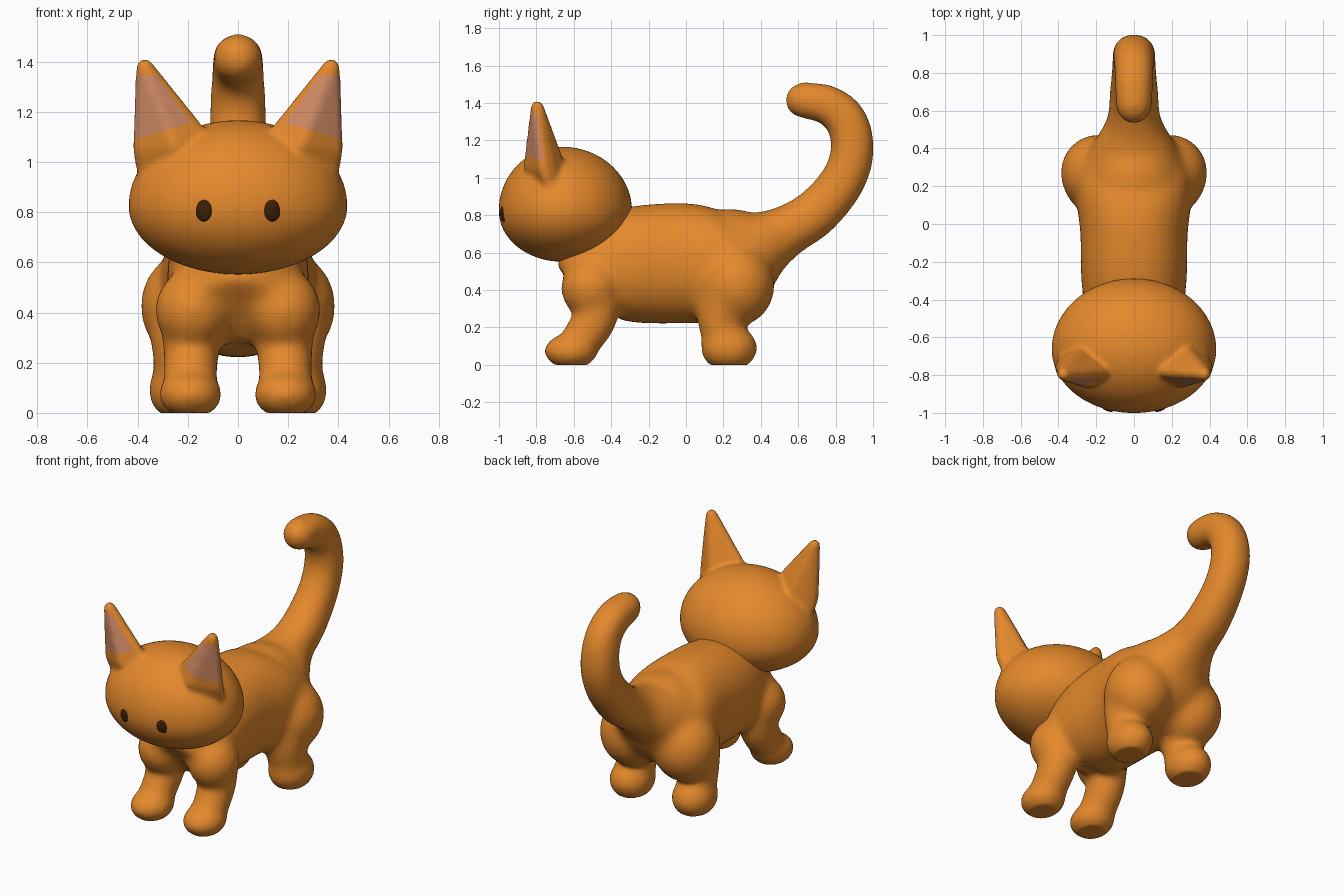
import bpy, bmesh, math
from mathutils import Vector, Matrix

cube = bpy.data.objects.get("Cube")
if cube:
    bpy.data.objects.remove(cube, do_unlink=True)


def material(name, rgb):
    m = bpy.data.materials.new(name)
    m.use_nodes = True
    m.diffuse_color = (*rgb, 1)
    m.node_tree.nodes["Principled BSDF"].inputs["Base Color"].default_value = (*rgb, 1)
    return m


FUR = material("orange fur", (0.78, 0.25, 0.025))
PINK = material("inner ear pink", (0.62, 0.25, 0.13))
DARK = material("dark brown", (0.045, 0.014, 0.002))


def ball(bm, centre, radii):
    mat = Matrix.Translation(centre) @ Matrix.Diagonal((*radii, 1))
    return bmesh.ops.create_uvsphere(bm, u_segments=48, v_segments=24, radius=1, matrix=mat)["verts"]


def spline(points, steps=5):
    """Catmull-Rom samples of (x, y, z, half width, half height) stations."""
    p = [Vector(q) for q in points]
    p = [2 * p[0] - p[1]] + p + [2 * p[-1] - p[-2]]
    out = []
    for a, b, c, d in zip(p, p[1:], p[2:], p[3:]):
        for i in range(steps):
            t = i / steps
            out.append(0.5 * (2 * b + (c - a) * t + (2 * a - 5 * b + 4 * c - d) * t**2
                              + (3 * b - a - 3 * c + d) * t**3))
    return out + [p[-2]]


def loft(bm, points, power=1.0, sides=32):
    """Sweep rounded rings along a path."""
    s = spline(points)
    rings = []
    for i, q in enumerate(s):
        nxt, prv = s[min(i + 1, len(s) - 1)], s[max(i - 1, 0)]
        tangent = (Vector(nxt[:3]) - Vector(prv[:3])).normalized()
        up = tangent.cross(Vector((1, 0, 0))).normalized()
        ring = []
        for k in range(sides):
            a = math.tau * k / sides
            c, n = math.cos(a), math.sin(a)
            u = math.copysign(abs(c) ** power, c) * q[3]
            v = math.copysign(abs(n) ** power, n) * q[4]
            ring.append(bm.verts.new(Vector(q[:3]) + Vector((u, 0, 0)) + up * v))
        rings.append(ring)
    for r0, r1 in zip(rings, rings[1:]):
        for k in range(sides):
            j = (k + 1) % sides
            bm.faces.new((r0[k], r0[j], r1[j], r1[k]))
    bm.faces.new(rings[0][::-1])
    bm.faces.new(rings[-1])


def hull(bm, balls, side):
    """Wrap a tight skin around a few small balls."""
    part = bmesh.new()
    for (x, y, z), r in balls:
        mat = Matrix.Translation((side * x, y, z))
        bmesh.ops.create_icosphere(part, subdivisions=2, radius=r, matrix=mat)
    points = [v.co.copy() for v in part.verts]
    part.clear()
    verts = [part.verts.new(p) for p in points]
    bmesh.ops.convex_hull(part, input=verts)
    bmesh.ops.delete(part, geom=[v for v in part.verts if not v.link_faces], context='VERTS')
    bmesh.ops.recalc_face_normals(part, faces=part.faces[:])
    mesh = bpy.data.meshes.new("hull_helper")
    part.to_mesh(mesh)
    part.free()
    bm.from_mesh(mesh)
    bpy.data.meshes.remove(mesh)


def finish(name, bm, mats):
    bmesh.ops.recalc_face_normals(bm, faces=bm.faces[:])
    for f in bm.faces:
        f.smooth = True
    me = bpy.data.meshes.new(name)
    bm.to_mesh(me)
    bm.free()
    for m in mats:
        me.materials.append(m)
    ob = bpy.data.objects.new(name, me)
    bpy.context.collection.objects.link(ob)
    return ob


def fuse(bm, voxel, iterations):
    """Merge overlapping parts into one softly blended skin."""
    ob = finish("blend_helper", bm, [FUR])
    rm = ob.modifiers.new("Remesh", 'REMESH')
    rm.mode = 'VOXEL'
    rm.voxel_size = voxel
    sm = ob.modifiers.new("Smooth", 'SMOOTH')
    sm.factor = 0.5
    sm.iterations = iterations
    bpy.context.view_layer.update()
    dg = bpy.context.evaluated_depsgraph_get()
    me = bpy.data.meshes.new_from_object(ob.evaluated_get(dg))
    out = bmesh.new()
    out.from_mesh(me)
    bpy.data.meshes.remove(me)
    bpy.data.objects.remove(ob, do_unlink=True)
    return out


# Body: torso running into the tail, rump, haunches and legs
bm = bmesh.new()
loft(bm, [(0, -0.59, 0.40, 0.19, 0.16), (0, -0.48, 0.48, 0.25, 0.255),
          (0, -0.30, 0.53, 0.28, 0.31), (0, -0.05, 0.543, 0.285, 0.323),
          (0, 0.13, 0.54, 0.305, 0.31), (0, 0.28, 0.57, 0.29, 0.265),
          (0, 0.42, 0.65, 0.215, 0.18), (0, 0.55, 0.722, 0.145, 0.138),
          (0, 0.69, 0.81, 0.13, 0.13), (0, 0.83, 0.97, 0.118, 0.122),
          (0, 0.89, 1.14, 0.115, 0.117), (0, 0.86, 1.30, 0.108, 0.114),
          (0, 0.76, 1.39, 0.104, 0.107), (0, 0.63, 1.415, 0.099, 0.099)], 0.92)
ball(bm, (0, 0.63, 1.415), (0.099, 0.104, 0.099))
ball(bm, (0, 0.24, 0.59), (0.26, 0.27, 0.245))
for s in (1, -1):
    ball(bm, (s * 0.19, 0.27, 0.425), (0.20, 0.205, 0.22))
    ball(bm, (s * 0.18, -0.51, 0.41), (0.152, 0.16, 0.165))
    loft(bm, [(s * 0.18, -0.49, 0.42, 0.14, 0.14), (s * 0.185, -0.48, 0.26, 0.115, 0.118),
              (s * 0.19, -0.55, 0.15, 0.108, 0.113), (s * 0.19, -0.60, 0.08, 0.10, 0.08)])
    ball(bm, (s * 0.19, -0.615, 0.073), (0.13, 0.147, 0.097))
    loft(bm, [(s * 0.20, 0.23, 0.42, 0.18, 0.18), (s * 0.215, 0.185, 0.26, 0.13, 0.13),
              (s * 0.225, 0.215, 0.10, 0.112, 0.112)])
    ball(bm, (s * 0.225, 0.23, 0.09), (0.135, 0.155, 0.127))
bm = fuse(bm, 0.018, 30)
for v in bm.verts:  # flat soles
    v.co.z = max(v.co.z, 0)
finish("body", bm, [FUR])

# Head, fuller below and to the front, with pointed ears
bm = bmesh.new()
for v in ball(bm, (0, -0.665, 0.825), (0.437, 0.337, 0.342)):
    if v.co.z < 0.825:
        v.co.z = 0.825 + (v.co.z - 0.825) * 0.8
    if v.co.y > -0.665:
        v.co.y = -0.665 + (v.co.y + 0.665) * 1.12
for s in (1, -1):
    hull(bm, [((0.372, -0.795, 1.378), 0.036), ((0.14, -0.78, 1.09), 0.035),
              ((0.25, -0.835, 1.06), 0.035), ((0.26, -0.78, 0.95), 0.035),
              ((0.385, -0.76, 1.05), 0.036), ((0.35, -0.71, 0.91), 0.045),
              ((0.27, -0.675, 1.04), 0.04)], s)
bm = fuse(bm, 0.012, 10)

# Cut the pink inner ear panels along four planes
planes = [((0.19, 0, 1.16), (0.20, 0, -0.145)), ((0.19, 0, 1.155), (0.06, 0, 0.21)),
          ((0, -0.765, 1.10), (0, -1, -0.1)), ((0, 0, 1.345), (0, 0, -1))]
for s in (1, -1):
    sided = [(Vector((s * c[0], c[1], c[2])), Vector((s * n[0], n[1], n[2]))) for c, n in planes]

    def ear_faces():
        out = []
        for f in bm.faces:
            c = f.calc_center_median()
            if c.x * s > 0.12 and c.y < -0.70 and c.z > 1.04:
                out.append(f)
        return out

    for co, no in sided:
        faces = ear_faces()
        edges = {e for f in faces for e in f.edges}
        verts = {v for f in faces for v in f.verts}
        bmesh.ops.bisect_plane(bm, geom=[*verts, *edges, *faces], dist=0.0005,
                               plane_co=co, plane_no=no.normalized())
    for f in ear_faces():
        c = f.calc_center_median()
        if all((c - co).dot(no) > 0 for co, no in sided):
            f.material_index = 1
finish("head", bm, [FUR, PINK])

# Eyes, slanted to lie along the curve of the face
for s, name in ((1, "left_eye"), (-1, "right_eye")):
    bm = bmesh.new()
    for v in ball(bm, (s * 0.137, -0.972, 0.81), (0.036, 0.02, 0.047)):
        v.co.y += (abs(v.co.x) - 0.137) * 0.27
    finish(name, bm, [DARK])
